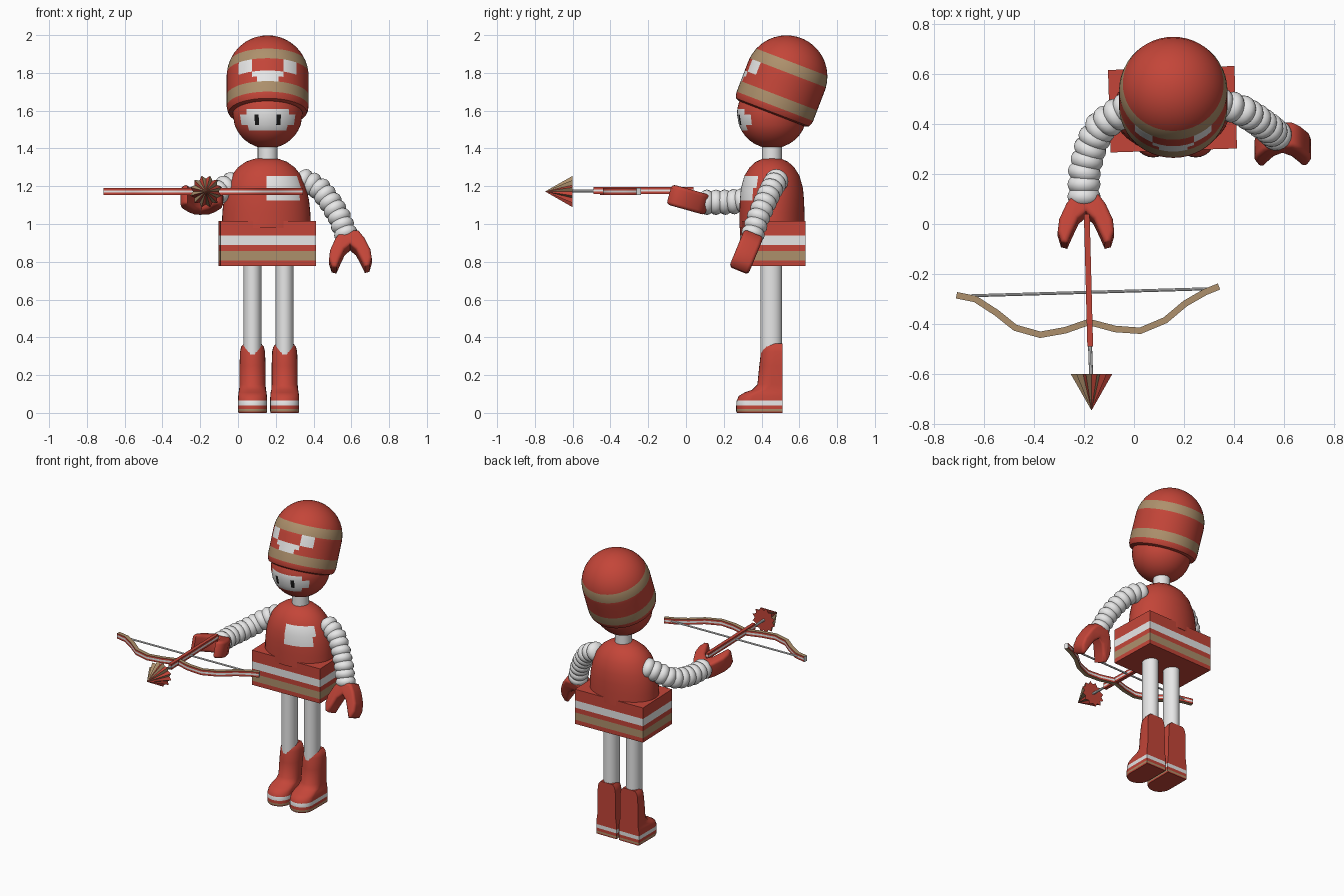
import bpy, bmesh
from math import sin, cos, pi, radians, degrees, atan2, sqrt
from mathutils import Matrix, Vector

if "Cube" in bpy.data.objects:
    bpy.data.objects.remove(bpy.data.objects["Cube"])


def material(name, rgb):
    m = bpy.data.materials.new(name)
    m.use_nodes = True
    m.diffuse_color = (*rgb, 1)
    m.node_tree.nodes["Principled BSDF"].inputs["Base Color"].default_value = (*rgb, 1)
    return m


MATS = [material("red", (0.55, 0.06, 0.04)), material("white", (0.8, 0.8, 0.8)),
        material("tan", (0.42, 0.28, 0.15)), material("black", (0.01, 0.01, 0.01))]
RED, WHITE, TAN, BLACK = range(4)


def finish(name, bm, rule, matrix=None, angle=40):
    """Colour the faces by a rule, then place and shade the object."""
    bmesh.ops.recalc_face_normals(bm, faces=bm.faces[:])
    for f in bm.faces:
        f.material_index = rule(f.calc_center_median(), f.normal) if callable(rule) else rule
    if matrix:
        bm.transform(matrix)
    mesh = bpy.data.meshes.new(name)
    bm.to_mesh(mesh)
    bm.free()
    for m in MATS:
        mesh.materials.append(m)
    ob = bpy.data.objects.new(name, mesh)
    bpy.context.collection.objects.link(ob)
    bpy.ops.object.select_all(action='DESELECT')
    ob.select_set(True)
    bpy.context.view_layer.objects.active = ob
    bpy.ops.object.shade_smooth_by_angle(angle=radians(angle))
    return ob


def loft(name, rings, rule, matrix=None, angle=40):
    bm = bmesh.new()
    loops = [[bm.verts.new(p) for p in r] for r in rings]
    n = len(loops[0])
    for a, b in zip(loops, loops[1:]):
        for i in range(n):
            j = (i + 1) % n
            bm.faces.new((a[i], a[j], b[j], b[i]))
    bm.faces.new(loops[0])
    bm.faces.new(loops[-1])
    return finish(name, bm, rule, matrix, angle)


def lathe(name, profile, rule, matrix=None, segs=48):
    """Profile entries are height, x radius, y radius."""
    rings = [[(rx * cos(2 * pi * i / segs), ry * sin(2 * pi * i / segs), z)
              for i in range(segs)] for z, rx, ry in profile]
    return loft(name, rings, rule, matrix)


def striped_box(name, size, cuts, rule, matrix):
    bm = bmesh.new()
    bmesh.ops.create_cube(bm, size=1, matrix=Matrix.Diagonal((*size, 1)))
    for z in cuts:
        bmesh.ops.bisect_plane(bm, geom=bm.verts[:] + bm.edges[:] + bm.faces[:],
                               plane_co=(0, 0, z), plane_no=(0, 0, 1))
    return finish(name, bm, rule, matrix)


def azimuth(c):
    return abs(degrees(atan2(c.x, -c.y)))


CX, CY = 0.157, 0.455

# Head with a painted face
HR = 0.185


def face_rule(c, n):
    a = azimuth(c)
    if -0.06 < c.z < -0.005:
        return BLACK if 15 < a < 22.5 else WHITE if a < 52.5 else RED
    if -0.09 < c.z < 0.025 and a < 41:
        return WHITE
    return RED


heights = [-0.183, -0.175, -0.16, -0.14, -0.115, -0.09, -0.06, -0.005, 0.025,
           0.06, 0.1, 0.14, 0.17, 0.183]
lathe("head", [(z,) + (sqrt(HR**2 - z * z),) * 2 for z in heights], face_rule,
      Matrix.Translation((CX, CY, 1.585)))

# Tall hat, tilted back, with bands and checks
BR = 0.217


def hat_rule(c, n):
    a = azimuth(c)
    if 0.03 < c.z < 0.09 or 0.22 < c.z < 0.28:
        return TAN
    if 0.09 < c.z < 0.12 and a < 15 or 0.12 < c.z < 0.15 and a < 22.5:
        return WHITE
    if 0.15 < c.z < 0.22 and 22.5 < a < 45:
        return WHITE
    return RED


hat = [(-0.008, 0.165), (-0.012, 0.19), (-0.004, 0.207), (0.012, 0.214), (0.03, BR),
       (0.09, BR), (0.12, BR), (0.15, BR), (0.2, BR)]
hat += [(0.2 + h, sqrt(BR**2 - h * h)) for h in
        (0.02, 0.05, 0.08, 0.115, 0.145, 0.17, 0.19, 0.205, 0.213, 0.2165)]
lathe("hat", [(z, r, r) for z, r in hat], hat_rule,
      Matrix.Translation((CX, 0.46, 1.595)) @ Matrix.Rotation(radians(-21), 4, 'X'))

# Neck, torso with chest patch, striped skirt
lathe("neck", [(1.3, 0.053, 0.053), (1.45, 0.053, 0.053)], WHITE,
      Matrix.Translation((CX, CY, 0)), 20)
lathe("torso", [(0.98, 0.235, 0.172), (1.06, 0.233, 0.172), (1.125, 0.226, 0.17),
                (1.19, 0.212, 0.164), (1.255, 0.186, 0.146), (1.3, 0.15, 0.118),
                (1.33, 0.108, 0.085), (1.345, 0.065, 0.05), (1.35, 0.02, 0.02)],
      lambda c, n: WHITE if 1.125 < c.z < 1.255 and 0 < c.x < 0.178 and c.y < -0.05 else RED,
      Matrix.Translation((0.15, CY, 0)))
striped_box("skirt", (0.506, 0.33, 0.238), (0.043, -0.007, -0.04, -0.09),
            lambda c, n: RED if abs(n.z) > 0.5 else
            WHITE if -0.007 < c.z < 0.043 else TAN if -0.09 < c.z < -0.04 else RED,
            Matrix.Translation((0.154, 0.459, 0.897)) @ Matrix.Rotation(radians(1.8), 4, 'Z'))


# Legs and boots: square heel, round toe
def boot_ring(z, w, front, back):
    mid = min(front + 0.075, back - 0.03)
    arc = [(w * cos(pi * i / 12), mid - (mid - front) * sin(pi * i / 12), z) for i in range(13)]
    return arc + [(-w, back, z), (w, back, z)]


boot = [(0, 0.074, 0.27), (0.008, 0.077, 0.266), (0.02, 0.077, 0.266), (0.04, 0.077, 0.266),
        (0.065, 0.077, 0.268), (0.09, 0.076, 0.28), (0.108, 0.074, 0.31), (0.122, 0.071, 0.35),
        (0.15, 0.069, 0.378), (0.25, 0.069, 0.388), (0.325, 0.066, 0.397),
        (0.35, 0.06, 0.403), (0.367, 0.046, 0.415)]
for side, x in (("right", 0.077), ("left", 0.247)):
    lathe(side + "_leg", [(0.3, 0.048, 0.057), (0.8, 0.048, 0.057)], WHITE,
          Matrix.Translation((x, 0.452, 0)), 24)
    loft(side + "_boot", [boot_ring(z, w, f, 0.51) for z, w, f in boot],
         lambda c, n: RED if abs(n.z) > 0.9 else
         WHITE if 0.04 < c.z < 0.065 else TAN if 0.008 < c.z < 0.02 else RED,
         Matrix.Translation((x, 0, 0)))


# Arms: overlapping beads along a path
def arm(name, path, count, radius):
    pts = [Vector(p) for p in path]
    lengths = [(b - a).length for a, b in zip(pts, pts[1:])]
    bm = bmesh.new()
    for k in range(count):
        d, i = sum(lengths) * k / (count - 1), 0
        while i < len(lengths) - 1 and d > lengths[i]:
            d -= lengths[i]
            i += 1
        way = pts[i + 1] - pts[i]
        m = (Matrix.Translation(pts[i] + way.normalized() * d)
             @ way.to_track_quat('Z', 'Y').to_matrix().to_4x4()
             @ Matrix.Diagonal((radius, radius, radius * 0.7, 1)))
        bmesh.ops.create_uvsphere(bm, u_segments=18, v_segments=12, radius=1, matrix=m)
    finish(name, bm, WHITE)


arm("left_arm", [(0.35, 0.48, 1.23), (0.42, 0.46, 1.2), (0.48, 0.425, 1.13),
                 (0.535, 0.385, 1.04), (0.57, 0.355, 0.95)], 9, 0.063)
arm("right_arm", [(-0.03, 0.46, 1.21), (-0.09, 0.425, 1.18), (-0.145, 0.375, 1.14),
                  (-0.18, 0.29, 1.12), (-0.2, 0.2, 1.115), (-0.2, 0.11, 1.115)], 10, 0.067)

# Hands: rounded two-pronged mitts
half = [(0.045, 0), (0.078, 0.045), (0.107, 0.11), (0.113, 0.16), (0.1, 0.205),
        (0.075, 0.212), (0.055, 0.165), (0.03, 0.11)]
outline = half + [(0, 0.082)] + [(-x, y) for x, y in reversed(half)]


def hand(name, origin, forward):
    f = Vector(forward).normalized()
    u = Vector((1, 0, 0))
    u = (u - f * u.dot(f)).normalized()
    m = Matrix((u, f, u.cross(f))).transposed().to_4x4()
    bm = bmesh.new()
    face = bm.faces.new([bm.verts.new((x, y, -0.055)) for x, y in outline])
    top = bmesh.ops.extrude_face_region(bm, geom=[face])["geom"]
    bmesh.ops.translate(bm, vec=(0, 0, 0.11), verts=[v for v in top if isinstance(v, bmesh.types.BMVert)])
    bmesh.ops.recalc_face_normals(bm, faces=bm.faces[:])
    rim = [e for e in bm.edges if abs(e.verts[0].co.z - e.verts[1].co.z) < 0.01]
    bmesh.ops.bevel(bm, geom=rim, offset=0.026, segments=4, profile=0.5,
                    affect='EDGES', clamp_overlap=True)
    finish(name, bm, RED, Matrix.Translation(origin) @ m, 60)


hand("left_hand", (0.592, 0.36, 0.95), (0.02, -0.38, -0.92))
hand("right_hand", (-0.192, 0.115, 1.1), (0, -0.96, 0.27))

# Bow: flat recurved strip with a striped edge, and its string
bow = [(-0.71, -0.285), (-0.635, -0.3), (-0.55, -0.355), (-0.475, -0.415), (-0.375, -0.443),
       (-0.275, -0.425), (-0.18, -0.392), (-0.075, -0.42), (0.025, -0.427), (0.125, -0.385),
       (0.205, -0.318), (0.285, -0.272), (0.34, -0.25)]
W, H, BZ = 0.013, 0.018, 1.172
section = [(-W, -H), (W, -H), (W, -H / 3), (W, H / 3), (W, H), (-W, H), (-W, H / 3), (-W, -H / 3)]
rings = []
for i, p in enumerate(bow):
    a, b = Vector(bow[max(i - 1, 0)]), Vector(bow[min(i + 1, len(bow) - 1)])
    t = (b - a).normalized()
    rings.append([(p[0] - t.y * s, p[1] + t.x * s, z) for s, z in section])


def edge_stripe(c, n):
    return TAN if abs(n.z) > 0.5 else WHITE if abs(c.z) < H / 3 else RED


loft("bow", rings, edge_stripe, Matrix.Translation((0, 0, BZ)), 30)


def rod(name, a, b, radius):
    a, b = Vector(a), Vector(b)
    m = Matrix.Translation(a) @ (b - a).to_track_quat('Z', 'Y').to_matrix().to_4x4()
    lathe(name, [(0, radius, radius), ((b - a).length, radius, radius)], WHITE, m, 8)


rod("bow_string", (-0.65, -0.287, BZ), (0.3, -0.259, BZ), 0.006)

# Arrow: striped shaft, thin rod, spiky cone head
striped_box("arrow_shaft", (0.023, 0.53, 0.038), (-0.006, 0.006),
            lambda c, n: WHITE if abs(c.z) < 0.006 and abs(n.z) < 0.5 else RED,
            Matrix.Translation((-0.182, -0.225, 1.177)) @ Matrix.Rotation(radians(1.5), 4, 'Z'))
rod("arrow_rod", (-0.176, -0.48, 1.174), (-0.171, -0.62, 1.174), 0.008)
bm = bmesh.new()
N = 24
base = []
for i in range(N):
    r = 0.086 if i % 2 else 0.068
    base.append(bm.verts.new((r * sin(2 * pi * i / N), 0, r * cos(2 * pi * i / N))))
tip = bm.verts.new((0, -0.146, 0))
for i in range(N):
    bm.faces.new((base[i], base[(i + 1) % N], tip))
bm.faces.new(base)
finish("arrow_head", bm,
       lambda c, n: RED if n.y > 0.9 else (RED, TAN)[int((atan2(c.x, c.z) % (2 * pi)) / (2 * pi) * N) % 2],
       Matrix.Translation((-0.17, -0.6, 1.172)), 10)
